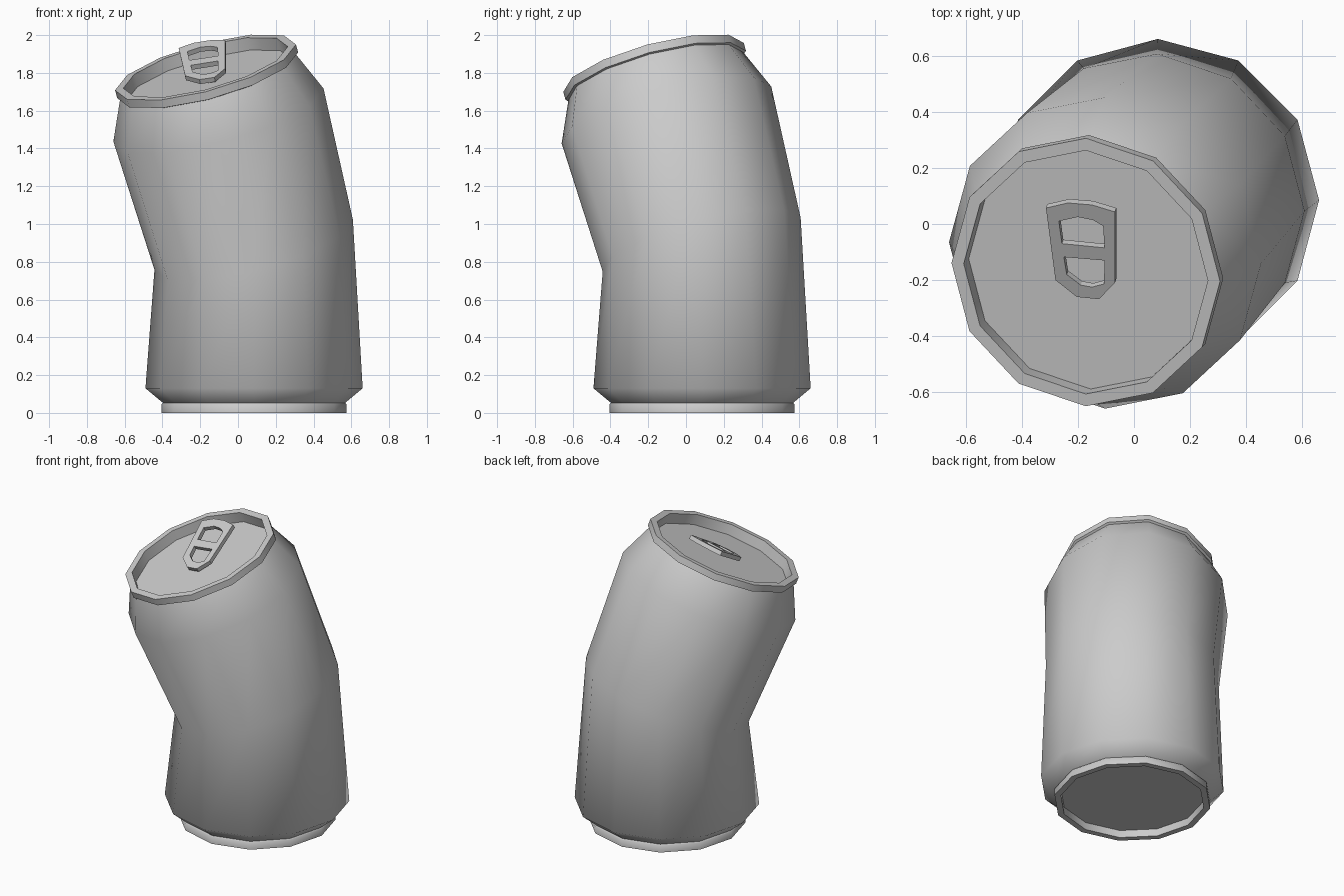
import bpy, bmesh
from math import radians, sin, cos, tau
from mathutils import Matrix, Vector

if "Cube" in bpy.data.objects:
    bpy.data.objects.remove(bpy.data.objects["Cube"])

SIDES = 12


def finish(bm, name, angle):
    bmesh.ops.recalc_face_normals(bm, faces=bm.faces)
    mesh = bpy.data.meshes.new(name)
    bm.to_mesh(mesh)
    bm.free()
    obj = bpy.data.objects.new(name, mesh)
    bpy.context.collection.objects.link(obj)
    bpy.ops.object.select_all(action='DESELECT')
    bpy.context.view_layer.objects.active = obj
    obj.select_set(True)
    bpy.ops.object.shade_smooth_by_angle(angle=radians(angle))
    return obj


# Can body: straight lower half, upper half tilted diagonally at the waist
lower = Matrix.Translation((0.085, 0.085, 0))
upper = (Matrix.Translation((0.083, 0.083, 0.89))
         @ Matrix.Rotation(radians(21), 4, Vector((1, -1, 0)))
         @ Matrix.Rotation(radians(-2), 4, 'Z'))
profile = [  # (frame, radius, height along that frame's axis)
    (lower, 0.45, 0.05),    # recessed base
    (lower, 0.45, 0.0),
    (lower, 0.49, 0.0),     # bottom rim
    (lower, 0.49, 0.045),
    (lower, 0.482, 0.053),
    (lower, 0.575, 0.13),
    (upper, 0.543, 0.0),    # bent waist
    (upper, 0.575, 0.736),  # shoulder
    (upper, 0.48, 0.956),
    (upper, 0.495, 0.961),  # top rim
    (upper, 0.495, 1.006),
    (upper, 0.45, 1.006),
    (upper, 0.45, 0.936),   # recessed lid
]
bm = bmesh.new()
rings = [[bm.verts.new(m @ Vector((r * cos(tau * i / SIDES), r * sin(tau * i / SIDES), h)))
          for i in range(SIDES)] for m, r, h in profile]
for a, b in zip(rings, rings[1:]):
    for i in range(SIDES):
        j = (i + 1) % SIDES
        bm.faces.new((a[i], a[j], b[j], b[i]))
bm.faces.new(rings[0])
bm.faces.new(rings[-1])
finish(bm, "can_body", 56)

# Pull tab: outline with two holes, lifted at the back
outline = [(-.314, .057), (-.236, .075), (-.15, .068), (-.068, .043),
           (-.068, -.21), (-.125, -.268), (-.204, -.26), (-.28, -.2)]
back_hole = [(-.268, .01), (-.2, .025), (-.146, .014), (-.11, -.007),
             (-.105, -.085), (-.257, -.07)]
front_hole = [(-.25, -.118), (-.105, -.13), (-.107, -.214), (-.15, -.225),
              (-.19, -.218), (-.24, -.18)]
bm = bmesh.new()
for loop in (outline, back_hole, front_hole):
    vs = [bm.verts.new((x, y, 0)) for x, y in loop]
    for a, b in zip(vs, vs[1:] + vs[:1]):
        bm.edges.new((a, b))
bmesh.ops.triangle_fill(bm, edges=bm.edges[:], use_beauty=True, normal=(0, 0, 1))
for v in bm.verts:
    v.co.z = 1.975 + 0.21 * (v.co.x + 0.068) + 0.6 * (v.co.y - 0.043)
down = Vector((0.21, 0.6, -1)).normalized() * 0.028
ext = bmesh.ops.extrude_face_region(bm, geom=bm.faces[:], use_keep_orig=True)
bmesh.ops.translate(bm, vec=down,
                    verts=[g for g in ext["geom"] if isinstance(g, bmesh.types.BMVert)])
finish(bm, "pull_tab", 20)
